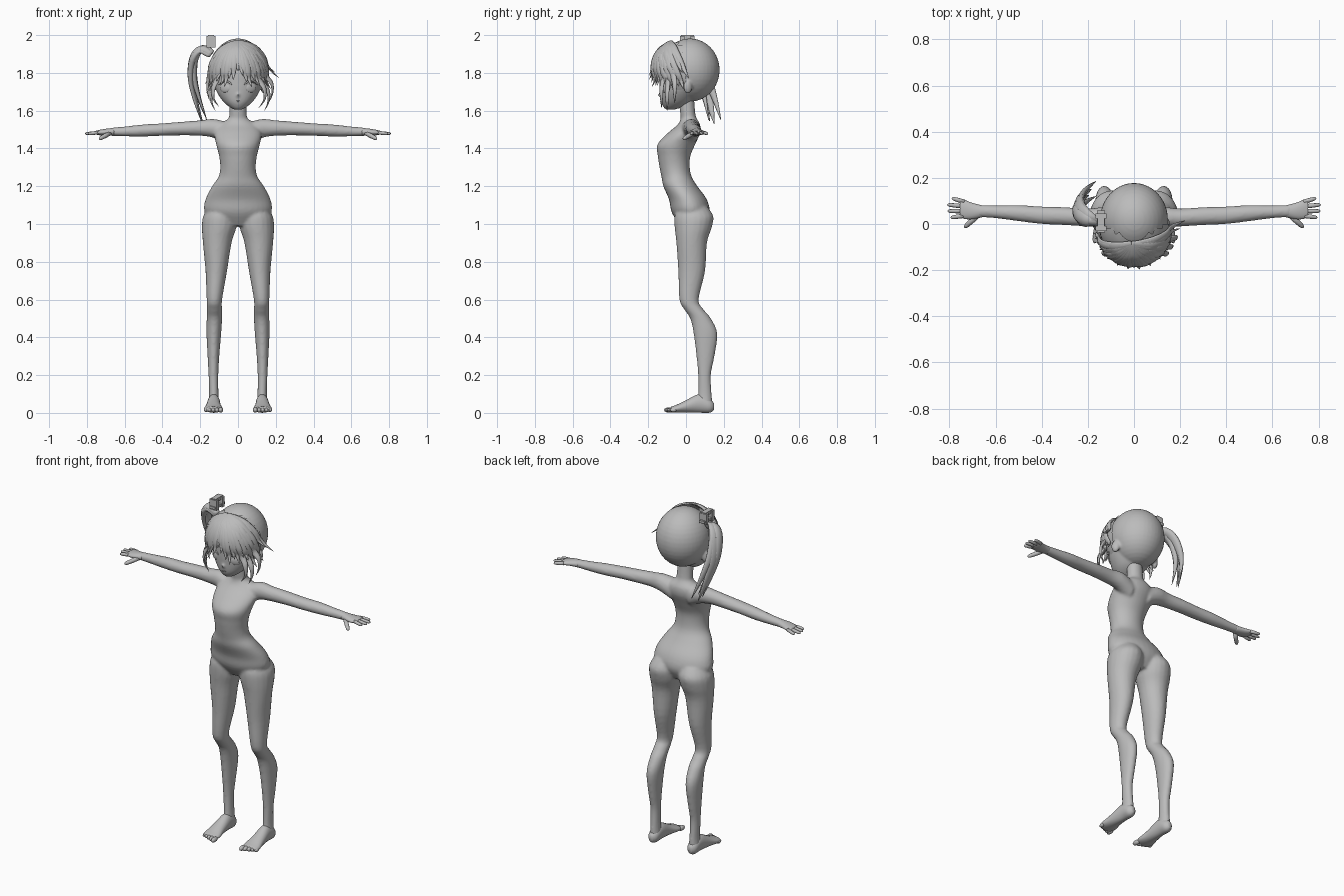
import bpy, bmesh, math
from mathutils import Vector, Matrix

cube = bpy.data.objects.get("Cube")
if cube:
    bpy.data.objects.remove(cube)

grey = bpy.data.materials.new("plain grey")
grey.use_nodes = True
grey.diffuse_color = (0.5, 0.5, 0.5, 1)
grey.node_tree.nodes["Principled BSDF"].inputs["Base Color"].default_value = (0.5, 0.5, 0.5, 1)


def finish(name, bm, smooth=True, voxel=0, relax=4):
    bmesh.ops.recalc_face_normals(bm, faces=bm.faces)
    mesh = bpy.data.meshes.new(name)
    bm.to_mesh(mesh)
    bm.free()
    for p in mesh.polygons:
        p.use_smooth = smooth
    mesh.materials.append(grey)
    ob = bpy.data.objects.new(name, mesh)
    bpy.context.collection.objects.link(ob)
    if voxel:
        m = ob.modifiers.new("fuse", "REMESH")
        m.mode, m.voxel_size, m.use_smooth_shade = "VOXEL", voxel, True
        s = ob.modifiers.new("relax", "SMOOTH")
        s.factor, s.iterations = 0.5, relax
    return ob


def catmull(rows, steps):
    """Smooth interpolation through rows of numbers."""
    out = []
    for i in range(len(rows) - 1):
        a, b, c, d = (rows[max(0, min(len(rows) - 1, i + k))] for k in (-1, 0, 1, 2))
        for s in range(steps):
            t = s / steps
            out.append([q + 0.5 * t * (r - p + t * (2 * p - 5 * q + 4 * r - w + t * (3 * (q - r) + w - p)))
                        for p, q, r, w in zip(a, b, c, d)])
    return out + [list(rows[-1])]


def skin(bm, rings):
    loops = [[bm.verts.new(p) for p in ring] for ring in rings]
    n = len(loops[0])
    for a, b in zip(loops, loops[1:]):
        for i in range(n):
            j = (i + 1) % n
            bm.faces.new((a[i], a[j], b[j], b[i]))
    bm.faces.new(loops[0])
    bm.faces.new(loops[-1])


def loft(bm, axis, rows, side=1, n=20, steps=4):
    """Rows are: place on axis, two centres, two radii."""
    rings = []
    for t, cu, cv, ru, rv in catmull(rows, steps):
        ring = []
        for i in range(n):
            a = math.tau * i / n
            u, v = cu + ru * math.cos(a), cv + rv * math.sin(a)
            p = {"z": (u, v, t), "x": (t, u, v), "y": (u, t, v)}[axis]
            ring.append((p[0] * side, p[1], p[2]))
        rings.append(ring)
    skin(bm, rings)


def ball(bm, at, size, turn=0, seg=24):
    mat = Matrix.Translation(at) @ Matrix.Rotation(turn, 4, "Z") @ Matrix.Diagonal((*size, 1))
    return bmesh.ops.create_uvsphere(bm, u_segments=seg, v_segments=seg // 2, radius=1, matrix=mat)


# Body: torso, arms and legs fused into one smooth mannequin
bm = bmesh.new()
loft(bm, "z", [(0.99, 0, .03, .1, .06), (1.06, 0, .025, .175, .1), (1.13, 0, .01, .172, .1),
               (1.2, 0, -.03, .137, .09), (1.25, 0, -.05, .103, .08), (1.3, 0, -.06, .094, .08),
               (1.36, 0, -.063, .1, .086), (1.42, 0, -.052, .115, .1), (1.48, 0, -.012, .125, .086),
               (1.525, 0, .015, .1, .06), (1.555, 0, .015, .055, .044), (1.58, 0, .01, .046, .04),
               (1.68, 0, 0, .044, .042)], n=32)
ARM = [(.06, .015, 1.48, .055, .06), (.13, .028, 1.506, .046, .05), (.2, .028, 1.508, .039, .041),
       (.3, .034, 1.505, .039, .036), (.4, .038, 1.5, .038, .033), (.5, .047, 1.495, .035, .032),
       (.6, .053, 1.49, .028, .026), (.68, .056, 1.488, .026, .021)]
LEG = [(1.09, .085, .035, .07, .08), (1.04, .095, .042, .09, .103), (.98, .1, .038, .091, .098),
       (.9, .11, .03, .076, .081), (.75, .115, .03, .057, .071), (.6, .125, .016, .041, .051),
       (.55, .125, .04, .041, .051), (.5, .125, .077, .041, .055), (.42, .128, .103, .039, .063),
       (.3, .13, .103, .031, .048), (.2, .13, .098, .026, .034), (.1, .128, .1, .025, .036),
       (.04, .128, .1, .03, .04)]
for side in (1, -1):
    loft(bm, "x", ARM, side)
    loft(bm, "z", LEG, side)
finish("body", bm, voxel=.008)


def finger(bm, a, b, r, side):
    """Tapered round digit with a domed tip."""
    a, b = Vector(a), Vector(b)
    d = (b - a).normalized()
    u = d.cross(Vector((0, 0, 1))).normalized()
    v = d.cross(u)
    rings = []
    for t, k in ((0, 1), (.5, 1), (.85, .85), (.96, .55), (1, .15)):
        c = a.lerp(b, t)
        ring = [c + (u * math.cos(i * math.tau / 10) + v * math.sin(i * math.tau / 10)) * r * k for i in range(10)]
        rings.append([(p.x * side, p.y, p.z) for p in ring])
    skin(bm, rings)


# Hands and feet
for side, label in ((1, "left"), (-1, "right")):
    bm = bmesh.new()
    loft(bm, "x", [(.655, .055, 1.488, .025, .021), (.7, .056, 1.486, .035, .018),
                   (.735, .063, 1.484, .041, .014), (.755, .066, 1.484, .034, .009)], side)
    for k, reach in enumerate((.795, .808, .81, .79)):
        y = .036 + .02 * k
        finger(bm, (.735, y, 1.484), (reach, y + .008 * (k - 1), 1.478), .0095, side)
    finger(bm, (.675, .04, 1.482), (.735, -.015, 1.45), .012, side)
    finish(label + "_hand", bm)

    bm = bmesh.new()
    loft(bm, "y", [(.148, .128, .034, .012, .018), (.125, .128, .037, .029, .036), (.07, .128, .05, .033, .049),
                   (0, .13, .034, .04, .033), (-.05, .13, .022, .049, .021), (-.08, .13, .018, .044, .015)], side)
    for k in range(5):
        ball(bm, (side * (.092 + .0195 * k), -.09 + .006 * k, .015),
             (.013 - .0008 * k, .026 - .002 * k, .014 - .0008 * k), seg=12)
    finish(label + "_foot", bm)

# Head: round skull fused with a tapered face
bm = bmesh.new()
ball(bm, (0, .021, 1.815), (.147, .157, .167), seg=40)
loft(bm, "z", [(1.605, 0, -.085, .018, .02), (1.62, 0, -.068, .046, .052), (1.65, 0, -.05, .08, .083),
               (1.7, 0, -.032, .113, .106), (1.75, 0, -.012, .13, .128), (1.82, 0, 0, .138, .137),
               (1.9, 0, 0, .1, .1)], n=32)
ball(bm, (0, -.137, 1.682), (.008, .014, .01), seg=12)
for side in (1, -1):
    ball(bm, (side * .138, .01, 1.725), (.016, .024, .036), side * .5, 16)
finish("head", bm, voxel=.007, relax=3)

CENTRE, RADII = Vector((0, -.012, 1.81)), Vector((.16, .172, .17))


def strand(bm, path, width, thick, root=.5, centre=CENTRE):
    """Flat lock that lies over the head and tapers to a point."""
    pts = [Vector(p) for p in catmull(path, 4)]
    rings, last = [], len(pts) - 1
    for i, p in enumerate(pts):
        t = i / last
        tangent = (pts[min(i + 1, last)] - pts[max(i - 1, 0)]).normalized()
        across = tangent.cross(p - centre).normalized()
        out = across.cross(tangent)
        w = (root + (1 - root) * min(1, t * 3)) * max(.04, 1 - t ** 3)
        rings.append([p + across * (width * w * math.cos(a)) + out * (thick * w * math.sin(a))
                      for a in (k * math.tau / 8 for k in range(8))])
    skin(bm, rings)


def over_head(start, end, n=7):
    """Path between two points, pushed out to the hair surface."""
    path = []
    for i in range(n):
        d = Vector(start).lerp(Vector(end), i / (n - 1)) - CENTRE
        scaled = Vector(a / b for a, b in zip(d, RADII))
        path.append(CENTRE + d * max(1, 1 / scaled.length))
    return path


# Eyes: shallow domes under a lash arc
for side, label in ((1, "left"), (-1, "right")):
    bm = bmesh.new()
    ball(bm, (side * .068, -.114, 1.722), (.032, .009, .026), side * .5)
    strand(bm, [(side * x, y, z) for x, y, z in ((.034, -.135, 1.738), (.052, -.133, 1.753),
           (.078, -.122, 1.753), (.106, -.094, 1.735))], .006, .005)
    finish(label + "_eye", bm)
bm = bmesh.new()
ball(bm, (0, -.134, 1.65), (.014, .004, .003), seg=12)
finish("mouth", bm)

# Hair cap over the front of the skull only
bm = bmesh.new()
ball(bm, CENTRE + Vector((0, .012, 0)), (.153, .165, .17), seg=40)
bare = [f for f in bm.faces for c in [f.calc_center_median()]
        if c.y > -.07 + .5 * abs(c.x) or c.z < (1.7 if abs(c.x) > .115 else 1.83)]
bmesh.ops.delete(bm, geom=bare, context="FACES")
finish("hair_cap", bm)

# Fringe: two layers of locks fanning from the crown
ROOT = (-.01, -.085, 1.965)
bm = bmesh.new()
for layer in range(2):
    for k in range(11):
        a = math.radians(-172 + 16.4 * k + 8 * layer)
        grow = 1.03 + .05 * layer
        tip = (.163 * grow * math.cos(a), -.012 + .172 * grow * math.sin(a),
               1.765 + .022 * (k % 3) - .06 * abs(math.cos(a)) - .015 * layer)
        strand(bm, over_head(ROOT, tip), .026, .011)
finish("fringe", bm)

# Long side locks and outward flicks
bm = bmesh.new()
for tip, bend in (((.14, -.1, 1.6), .02), ((.11, -.13, 1.615), .03), ((.16, -.06, 1.64), .02),
                  ((-.12, -.1, 1.6), -.02), ((-.1, -.13, 1.62), -.03), ((-.15, -.05, 1.65), -.01)):
    x, y, z = tip
    path = over_head(ROOT, (x + bend, y, z + .1), 6) + [Vector((x + bend, y, z + .045)), Vector(tip)]
    strand(bm, path, .022, .012)
for tip in ((.222, .015, 1.77), (.2, -.02, 1.8), (.19, -.06, 1.73), (-.175, -.04, 1.74)):
    strand(bm, over_head(ROOT, tip), .02, .009)
finish("side_locks", bm)

# Side ponytail
bm = bmesh.new()
TAIL = [(-.14, 0, 1.9), (-.195, .02, 1.925), (-.235, .05, 1.87), (-.245, .085, 1.77),
        (-.225, .12, 1.66), (-.185, .15, 1.53)]
for dx, dy, dz, w in ((0, 0, 0, .05), (-.01, -.025, .015, .035), (.02, .035, .02, .035), (.02, -.03, .02, .025)):
    path = [(x + dx * i / 5, y + dy * i / 5, z + dz * i / 5) for i, (x, y, z) in enumerate(TAIL)]
    strand(bm, path, w, .02, .45, Vector((0, .02, 1.78)))
finish("ponytail", bm)

# Boxy hair clip at the base of the ponytail
bm = bmesh.new()
for at, size in (((-.143, .01, 1.95), (.036, .095, .014)), ((-.143, -.02, 1.965), (.046, .022, .06)),
                 ((-.143, .035, 1.965), (.046, .022, .06)), ((-.143, .008, 1.99), (.03, .07, .02))):
    bmesh.ops.create_cube(bm, size=1, matrix=Matrix.Translation(at) @ Matrix.Diagonal((*size, 1)))
finish("hair_clip", bm, smooth=False)
